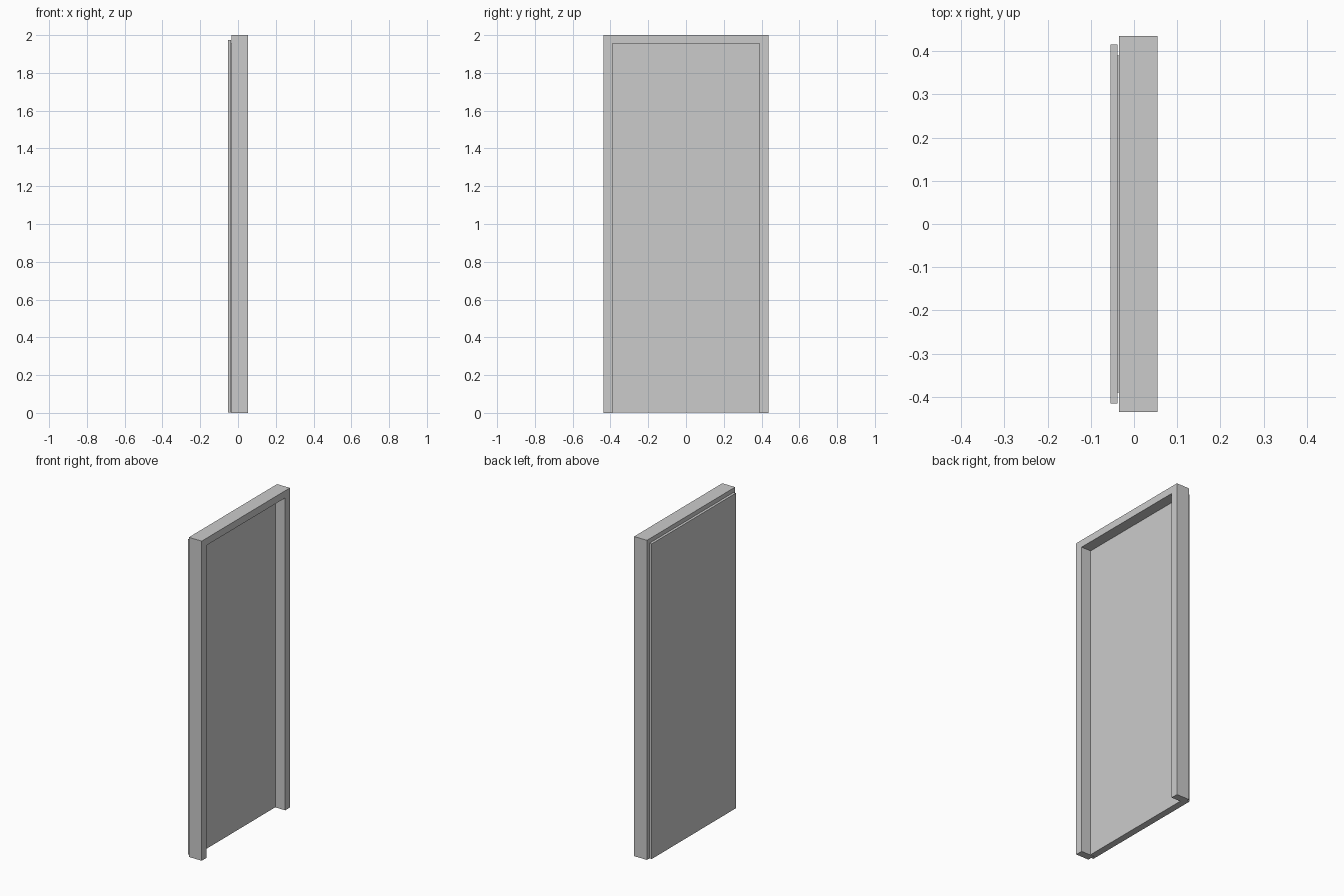
import bpy
import bmesh

if "Cube" in bpy.data.objects:
    bpy.data.objects.remove(bpy.data.objects["Cube"])


def extrude_profile(name, profile, x0, x1):
    """Extrude a (y, z) outline along x."""
    bm = bmesh.new()
    face = bm.faces.new([bm.verts.new((x0, y, z)) for y, z in profile])
    geo = bmesh.ops.extrude_face_region(bm, geom=[face])["geom"]
    verts = [g for g in geo if isinstance(g, bmesh.types.BMVert)]
    bmesh.ops.translate(bm, verts=verts, vec=(x1 - x0, 0, 0))
    bmesh.ops.recalc_face_normals(bm, faces=bm.faces)
    return finish(name, bm)


def extrude_plan(name, plan, z0, z1):
    """Extrude an (x, y) outline upwards."""
    bm = bmesh.new()
    face = bm.faces.new([bm.verts.new((x, y, z0)) for x, y in plan])
    geo = bmesh.ops.extrude_face_region(bm, geom=[face])["geom"]
    verts = [g for g in geo if isinstance(g, bmesh.types.BMVert)]
    bmesh.ops.translate(bm, verts=verts, vec=(0, 0, z1 - z0))
    bmesh.ops.recalc_face_normals(bm, faces=bm.faces)
    return finish(name, bm)


def finish(name, bm):
    mesh = bpy.data.meshes.new(name)
    bm.to_mesh(mesh)
    bm.free()
    obj = bpy.data.objects.new(name, mesh)
    bpy.context.collection.objects.link(obj)
    return obj


OUT_Y, OUT_Z = 0.436, 2.0      # frame outside
IN_Y, IN_Z = 0.39, 1.955       # frame opening
LIP_Y, LIP_Z = 0.416, 1.975    # overlapping door lip
GAP = 0.003                    # clearance under the door

# Door frame: two jambs and a head in one arch
extrude_profile("door_frame", [
    (-OUT_Y, 0), (-OUT_Y, OUT_Z), (OUT_Y, OUT_Z), (OUT_Y, 0),
    (IN_Y, 0), (IN_Y, IN_Z), (-IN_Y, IN_Z), (-IN_Y, 0)], -0.035, 0.054)

# Rebated door leaf: stepped plan for the side lips
XB, XS, XF = -0.054, -0.038, -0.012   # back, step, front face
leaf = extrude_plan("door_leaf", [
    (XB, -LIP_Y), (XS, -LIP_Y), (XS, -IN_Y), (XF, -IN_Y),
    (XF, IN_Y), (XS, IN_Y), (XS, LIP_Y), (XB, LIP_Y)], GAP, IN_Z)

# Raise the lip along the top edge of the leaf
bm = bmesh.new()
bm.from_mesh(leaf.data)
top = [f for f in bm.faces if f.normal.z > 0.9]
bmesh.ops.bisect_plane(bm, geom=bm.verts[:] + bm.edges[:] + top,
                       plane_co=(XS, 0, 0), plane_no=(1, 0, 0))
bmesh.ops.connect_verts(bm, verts=[v for v in bm.verts
                        if abs(v.co.x - XS) < 1e-5 and abs(abs(v.co.y) - IN_Y) < 1e-5
                        and v.co.z > 1])
lip = [f for f in bm.faces if f.normal.z > 0.9 and f.calc_center_median().x < XS]
geo = bmesh.ops.extrude_face_region(bm, geom=lip)["geom"]
bmesh.ops.translate(bm, verts=[g for g in geo if isinstance(g, bmesh.types.BMVert)],
                    vec=(0, 0, LIP_Z - IN_Z))
bmesh.ops.delete(bm, geom=[f for f in lip if f.is_valid], context="FACES_ONLY")
bm.to_mesh(leaf.data)
bm.free()
